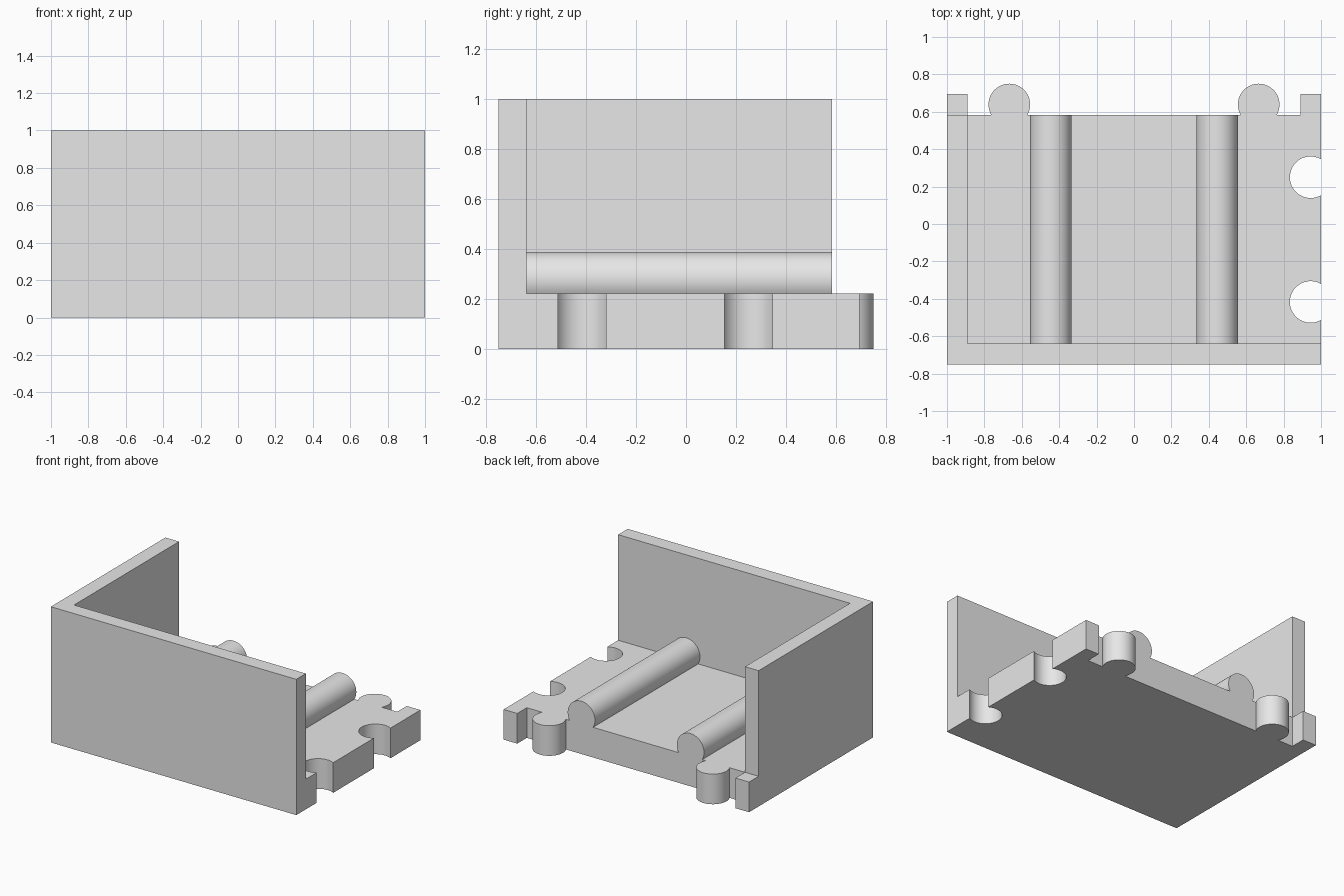
import bpy
import bmesh
from math import sin, cos, radians
from mathutils import Vector

cube = bpy.data.objects.get("Cube")
if cube:
    bpy.data.objects.remove(cube, do_unlink=True)

U = 1 / 9                 # wall thickness, also the knob radius
FLOOR = 2 * U             # floor height
FRONT, BACK = -0.75, 0.75 - 1.5 * U
INNER_X, INNER_Y = -1 + U, FRONT + U

grey = bpy.data.materials.new("plain grey")
grey.use_nodes = True
colour = (0.8, 0.8, 0.8, 1)
grey.diffuse_color = colour
grey.node_tree.nodes["Principled BSDF"].inputs["Base Color"].default_value = colour


def arc(cx, cy, start, end, steps=40):
    """Points on a circle of radius U between two angles in degrees."""
    angles = [radians(start + (end - start) * i / steps) for i in range(steps + 1)]
    return [(cx + U * cos(a), cy + U * sin(a)) for a in angles]


def extrude(name, points, direction):
    """Solid made by sweeping a closed outline of 3D points."""
    bm = bmesh.new()
    face = bm.faces.new([bm.verts.new(p) for p in points])
    swept = bmesh.ops.extrude_face_region(bm, geom=[face])["geom"]
    verts = [v for v in swept if isinstance(v, bmesh.types.BMVert)]
    bmesh.ops.translate(bm, verts=verts, vec=Vector(direction))
    bmesh.ops.recalc_face_normals(bm, faces=bm.faces)
    mesh = bpy.data.meshes.new(name)
    bm.to_mesh(mesh)
    bm.free()
    mesh.materials.append(grey)
    obj = bpy.data.objects.new(name, mesh)
    bpy.context.collection.objects.link(obj)
    bpy.ops.object.select_all(action="DESELECT")
    obj.select_set(True)
    bpy.context.view_layer.objects.active = obj
    bpy.ops.object.shade_smooth_by_angle(angle=radians(30))
    return obj


def slab(name, outline, height):
    return extrude(name, [(x, y, 0) for x, y in outline], (0, 0, height))


# Corner wall, L-shaped in plan
slab("corner_wall", [(-1, FRONT), (1, FRONT), (1, INNER_Y), (INNER_X, INNER_Y),
                     (INNER_X, BACK), (-1, BACK)], 1)

# Floor with two sockets on the left edge, a corner stub and two knobs at the back
outline = [(INNER_X, INNER_Y), (1, INNER_Y)]
for y in (FRONT + 3 * U, FRONT + 9 * U):
    outline += arc(1 - U / 2, y, -60, -300)
outline += [(1, BACK + U), (1 - U, BACK + U), (1 - U, BACK)]
for x in (6 * U, -6 * U):
    outline += arc(x, BACK + U / 2, -30, 210)
outline.append((INNER_X, BACK))
slab("floor", outline, FLOOR)

# Low stub behind the side wall
slab("wall_stub", [(-1, BACK), (INNER_X, BACK), (INNER_X, BACK + U), (-1, BACK + U)], FLOOR)

# Round rails sunk into the floor
for side, x in (("left", 4 * U), ("right", -4 * U)):
    profile = arc(x, FLOOR + U / 2, -30, 210)
    extrude(side + "_rail", [(px, INNER_Y, pz) for px, pz in profile], (0, BACK - INNER_Y, 0))
